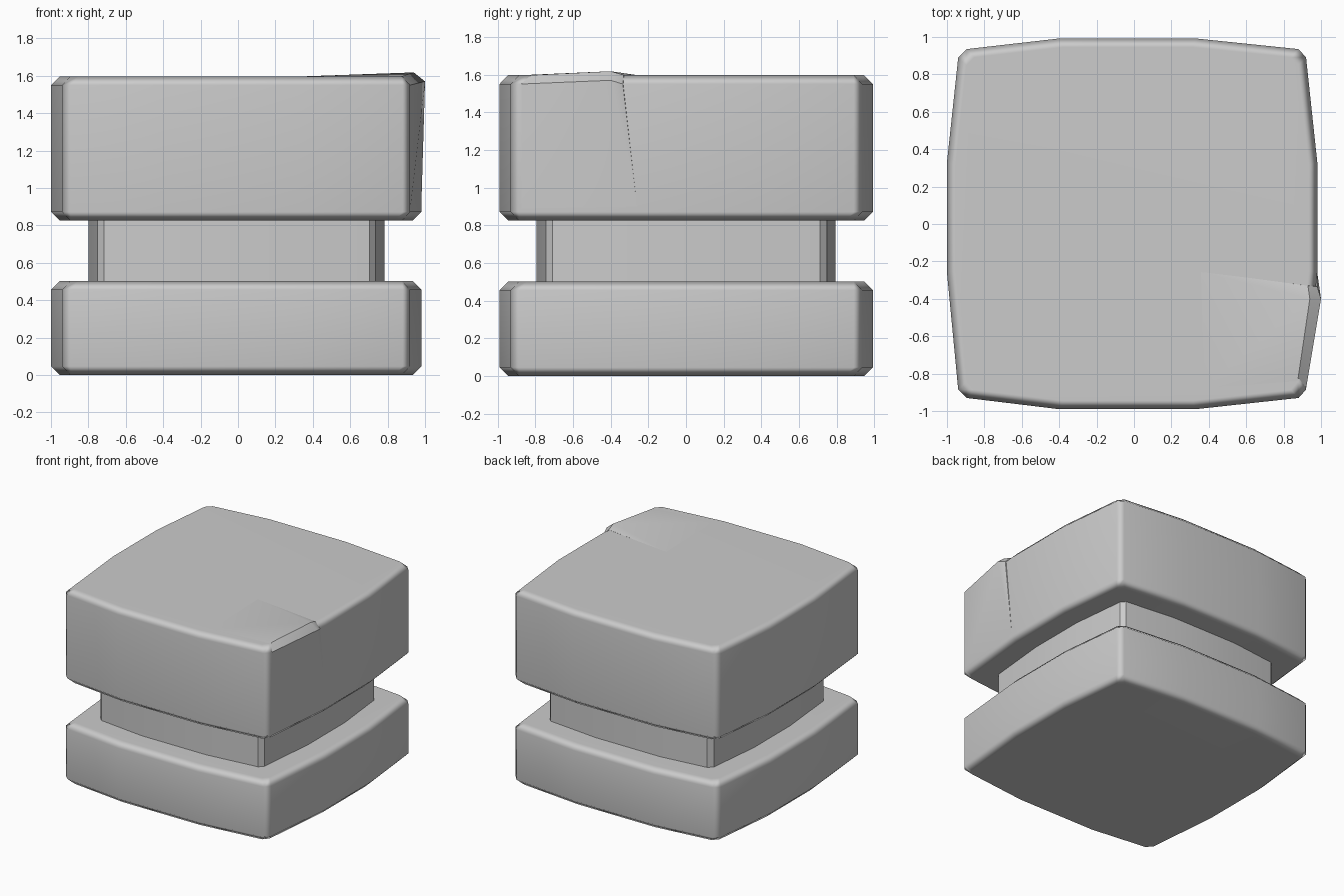
import bpy, bmesh

if "Cube" in bpy.data.objects:
    bpy.data.objects.remove(bpy.data.objects["Cube"])

# Bulging square outline with chamfered corners, counter-clockwise
OUTLINE = [(0.98, -0.26), (0.98, 0.33), (0.92, 0.89), (0.88, 0.935),
           (0.33, 0.992), (-0.40, 0.992), (-0.895, 0.935), (-0.94, 0.89),
           (-1.0, 0.33), (-1.0, -0.26), (-0.94, -0.885), (-0.895, -0.93),
           (-0.40, -0.99), (0.33, -0.99), (0.88, -0.93), (0.92, -0.885)]


def finish(name, bm, weighted):
    bmesh.ops.recalc_face_normals(bm, faces=bm.faces[:])
    mesh = bpy.data.meshes.new(name)
    bm.to_mesh(mesh)
    bm.free()
    ob = bpy.data.objects.new(name, mesh)
    bpy.context.collection.objects.link(ob)
    bpy.context.view_layer.objects.active = ob
    for other in bpy.context.selected_objects:
        other.select_set(False)
    ob.select_set(True)
    if weighted:
        mesh.shade_smooth()
        ob.modifiers.new("face_weighted_shading", 'WEIGHTED_NORMAL')
    else:
        bpy.ops.object.shade_smooth_by_angle(angle=0.6)
    return ob


def stack(name, rings):
    """Loft the outline through (z, scale) rings and cap both ends."""
    bm = bmesh.new()
    loops = [[bm.verts.new((x * s, y * s, z)) for x, y in OUTLINE] for z, s in rings]
    n = len(OUTLINE)
    for a, b in zip(loops, loops[1:]):
        for i in range(n):
            j = (i + 1) % n
            bm.faces.new((a[i], a[j], b[j], b[i]))
    bm.faces.new(loops[0][::-1])
    bm.faces.new(loops[-1])
    return finish(name, bm, len(rings) > 2)


def slab(name, z0, z1, c=0.047):
    return stack(name, [(z0, 1 - c), (z0 + c, 1), (z1 - c, 1), (z1, 1 - c)])


# Base, recessed neck and upper block
slab("base_slab", 0.0, 0.503)
stack("recessed_neck", [(0.48, 0.8), (0.85, 0.8)])
slab("upper_block", 0.825, 1.597)

# Slightly raised wedge on the front right of the upper block
bm = bmesh.new()
for p in [(0.33, -0.25, 1.596), (0.93, -0.33, 1.598), (0.94, -0.40, 1.618),
          (1.0, -0.40, 1.57), (0.98, -0.335, 1.55), (0.98, -0.26, 0.9),
          (0.92, -0.88, 1.55), (0.875, -0.84, 1.597), (0.92, -0.88, 0.88),
          (0.35, -0.90, 1.596)]:
    bm.verts.new(p)
bmesh.ops.convex_hull(bm, input=bm.verts[:])
finish("raised_wedge", bm, False)
